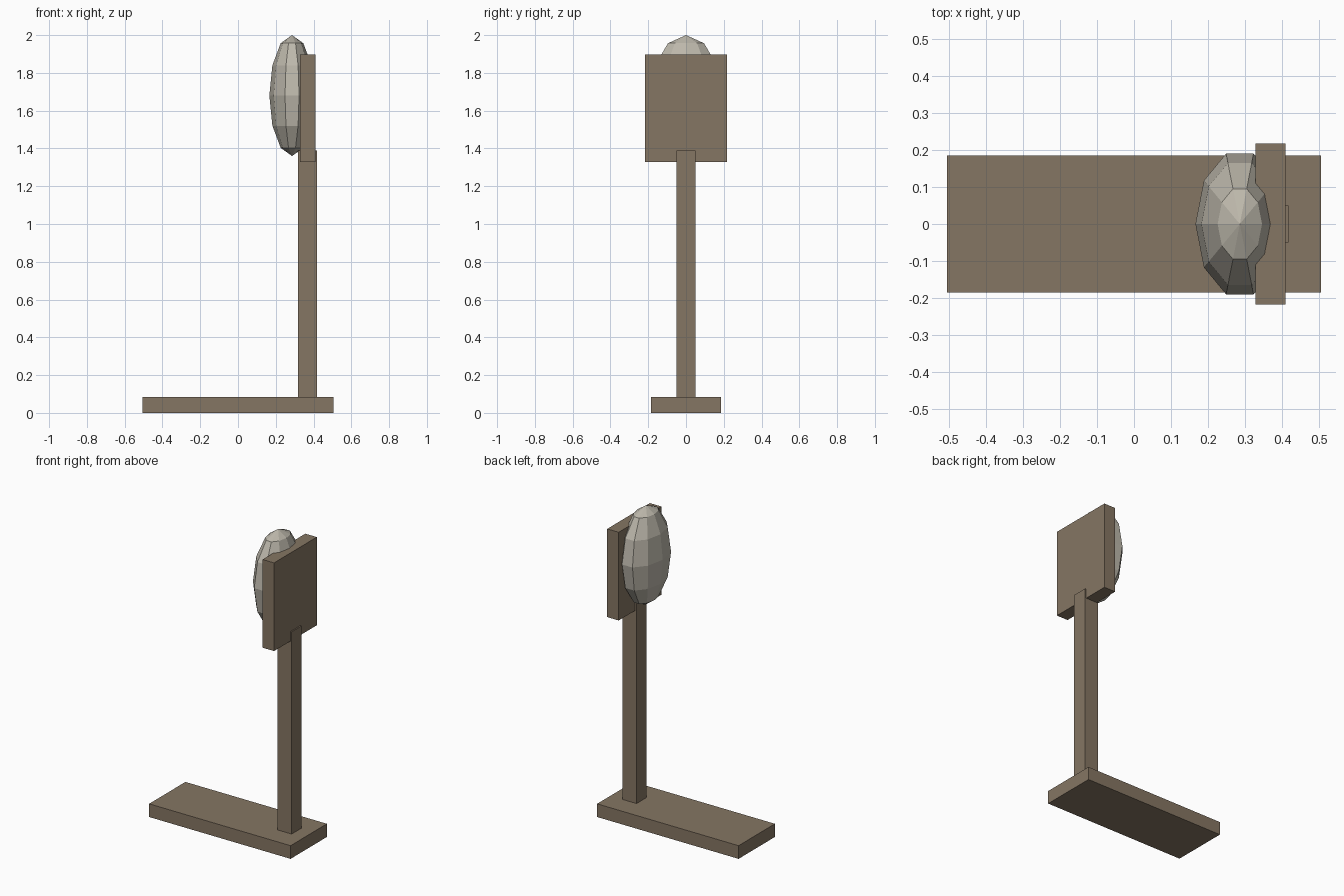
import bpy
import math

if "Cube" in bpy.data.objects:
    bpy.data.objects.remove(bpy.data.objects["Cube"])


def material(name, color):
    m = bpy.data.materials.new(name)
    m.diffuse_color = (*color, 1)
    m.use_nodes = True
    m.node_tree.nodes["Principled BSDF"].inputs["Base Color"].default_value = m.diffuse_color
    return m


brown = material("brown wood", (0.235, 0.18, 0.125))
stone = material("pale grey", (0.51, 0.48, 0.41))


def box(name, x, y, z):
    """Box spanning the given (min, max) ranges."""
    bpy.ops.mesh.primitive_cube_add(size=1, location=[sum(r) / 2 for r in (x, y, z)])
    ob = bpy.context.object
    ob.name = name
    ob.scale = [r[1] - r[0] for r in (x, y, z)]
    bpy.ops.object.transform_apply(location=False, rotation=False, scale=True)
    ob.data.materials.append(brown)
    return ob


# Stand: foot, upright and backing panel
box("base", (-0.505, 0.505), (-0.185, 0.185), (0, 0.085))
box("post", (0.318, 0.418), (-0.05, 0.05), (0.08, 1.39))
box("panel", (0.328, 0.41), (-0.218, 0.218), (1.328, 1.897))

# Faceted padded oval sunk into the panel
bpy.ops.mesh.primitive_uv_sphere_add(segments=10, ring_count=6, radius=1,
                                     location=(0.286, 0, 1.68),
                                     rotation=(0, 0, math.pi))
pad = bpy.context.object
pad.name = "pad"
# Turn the ring so that a vertex column faces along x
first = max(pad.data.vertices, key=lambda v: v.co.x + 0.001 * v.co.y).co
pad.rotation_euler.z = math.pi - math.atan2(first.y, first.x)
bpy.ops.object.transform_apply(location=False, rotation=True, scale=False)
pad.scale = (0.12, 0.2, 0.32)
bpy.ops.object.transform_apply(location=False, rotation=False, scale=True)
pad.data.materials.append(stone)
